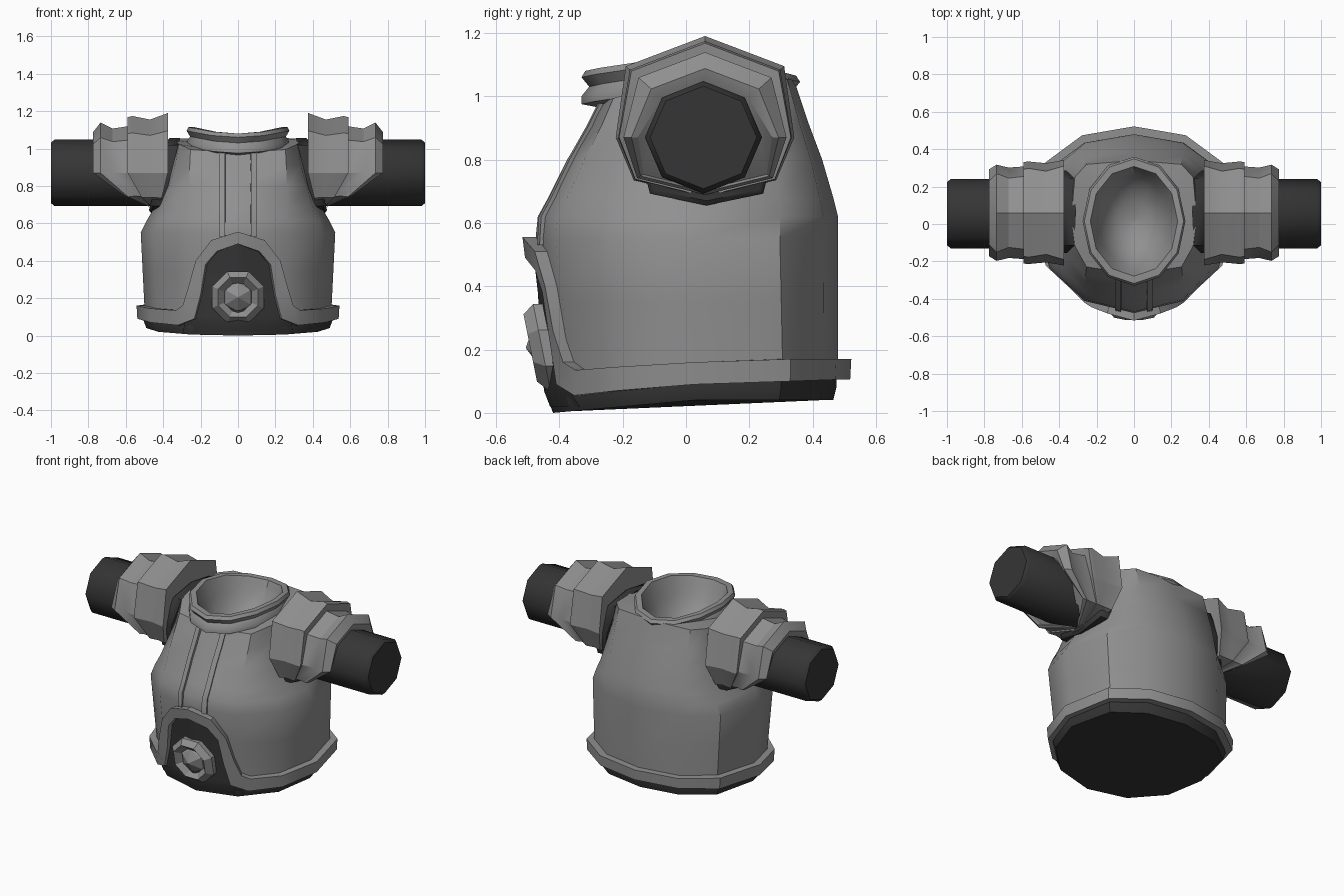
import bpy, bmesh, math
from math import sin, cos, pi

if "Cube" in bpy.data.objects:
    bpy.data.objects.remove(bpy.data.objects["Cube"])


def material(name, v):
    m = bpy.data.materials.new(name)
    m.diffuse_color = (v, v, v, 1)
    m.use_nodes = True
    m.node_tree.nodes["Principled BSDF"].inputs["Base Color"].default_value = m.diffuse_color
    return m


GREY = material("armour grey", 0.28)
DARK = material("undersuit charcoal", 0.036)


def finish(name, bm, mat, sharp=32):
    bmesh.ops.remove_doubles(bm, verts=bm.verts, dist=1e-5)
    bmesh.ops.recalc_face_normals(bm, faces=bm.faces)
    for f in bm.faces:
        f.smooth = True
    for e in bm.edges:
        e.smooth = len(e.link_faces) == 2 and e.calc_face_angle(0) < math.radians(sharp)
    me = bpy.data.meshes.new(name)
    bm.to_mesh(me)
    bm.free()
    me.materials.append(mat)
    ob = bpy.data.objects.new(name, me)
    bpy.context.collection.objects.link(ob)
    return ob


def loft(name, rings, mat, closed=True, cap0=True, cap1=True, sharp=32):
    """Skin a list of equal-length point rings."""
    bm = bmesh.new()
    vs = [[bm.verts.new(p) for p in r] for r in rings]
    n = len(rings[0])
    for a, b in zip(vs, vs[1:]):
        for i in range(n if closed else n - 1):
            j = (i + 1) % n
            bm.faces.new((a[i], a[j], b[j], b[i]))
    if cap0:
        bm.faces.new(vs[0])
    if cap1:
        bm.faces.new(vs[-1])
    return finish(name, bm, mat, sharp)


N = 12


def oval(t, w, yf, yb, side=1.0, back=1.0):
    """Point on a twelve-sided oval, t = 0 at the front centre.
    side < 1 flattens the flanks, back < 1 squares off the rear."""
    def power(v, e):
        return 0.0 if abs(v) < 1e-6 else math.copysign(abs(v) ** e, v)

    def corner(k):
        a = 2 * pi * k / N
        return (w * power(sin(a), side),
                (yf + yb) / 2 - (yb - yf) / 2 * power(cos(a), back if cos(a) < 0 else 1))
    k = math.floor(t)
    (x0, y0), (x1, y1) = corner(k), corner(k + 1)
    return x0 + (x1 - x0) * (t - k), y0 + (y1 - y0) * (t - k)


# torso stations: z, half width, front y, back y, side and back squareness
BODY = [(0.0, .495, -.42, .475, .97, .7), (.15, .50, -.43, .48, .97, .7), (.55, .52, -.475, .48, .97, .7),
        (.62, .485, -.468, .48, .9, .7), (.68, .45, -.435, .465, .8, .7), (.80, .40, -.375, .43, .62, .65),
        (.92, .36, -.313, .385, .48, .58), (1.055, .335, -.27, .34, .4, .5)]


def surface(t, z, off=0.0):
    for a, b in zip(BODY, BODY[1:]):
        if z <= b[0]:
            break
    f = (z - a[0]) / (b[0] - a[0])
    w, yf, yb, sd, bk = (a[i] + (b[i] - a[i]) * f for i in range(1, 6))
    x, y = oval(t, w + off, yf - off, yb + off, sd, bk)
    return x, y, z


# torso shell, its top sloping down to the front
def front(t):
    return (1 + cos(2 * pi * t / N)) / 2


rings = []
for z in (.11, .15, .35, .55, .62, .68, .80, .92, 1.055):
    drop = .075 if z > 1 else (.015 if z > .9 else 0)
    rings.append([(*surface(t, z)[:2], z - drop * front(t) ** 3) for t in range(N)])
rings.append([(*oval(t, .25, -.262, .32), 1.06 - .075 * front(t) ** 1.5) for t in range(N)])
loft("torso_shell", rings, GREY, cap0=False, cap1=False, sharp=40)

# dark base under the shell, tilted up towards the back
loft("lower_body", [[(*oval(t, w, yf, yb, .97, .7), z + .04 * min(1, 2 * (1 - front(t)))) for t in range(N)]
                    for z, w, yf, yb in ((0, .49, -.42, .465), (.04, .505, -.435, .475), (.12, .497, -.425, .475))], DARK)

# dark belly plate filling the front arch
rows = [(.02, 1.2, .008), (.07, 1.1, .024), (.10, .92, .024), (.22, .80, .02), (.38, .7, .012),
        (.46, .45, .012), (.51, .1, .01)]
loft("belly_plate", [[surface(h * k / 4, z, o) for k in range(-4, 5)] for z, h, o in rows],
     DARK, closed=False, cap0=False, cap1=False)

# hip rim that rises into the front arch: outer t, z, inner t, z
half = [(0, .555, 0, .49), (.5, .51, .4, .45), (.8, .40, .62, .38), (.95, .26, .72, .22),
        (1.1, .16, .85, .09), (1.3, .135, 1.25, .055), (2, .145, 2, .07), (3, .16, 3, .09),
        (4, .17, 4, .10), (5, .17, 5, .105), (6, .17, 6, .105)]
path = half + [(N - a, b, N - c, d) for a, b, c, d in half[-2:0:-1]]
sections = [[surface(to, zo, -.01), surface(to, zo, .042), surface(ti, zi, .04), surface(ti, zi, -.01)]
            for to, zo, ti, zi in path]
loft("hip_rim_and_arch", sections + [sections[0]], GREY, cap0=False, cap1=False)


# belt boss: ring and pointed stud, leaning with the belly
def turned(name, n, prof, z0, mat, turn):
    rings = []
    for r, y in prof:
        a = [2 * pi * (k + turn) / n for k in range(n)]
        rings.append([(r * sin(b), y - .2 * r * cos(b), z0 + r * cos(b)) for b in a])
    return loft(name, rings, mat, cap0=False, sharp=20)


turned("boss_ring", 8, [(.15, -.425), (.15, -.455), (.115, -.492), (.08, -.46), (.075, -.44)], .205, GREY, .5)
turned("boss_stud", 6, [(.09, -.445), (.075, -.465), (.002, -.505)], .205, GREY, 0)

# chest ridges running from arch to collar
for s, side in ((1, "right"), (-1, "left")):
    secs = []
    for z, dz in ((.53, 0), (.62, 0), (.68, 0), (.80, 0), (.92, .014), (1.04, .06)):
        secs.append([(x, y, zz - dz) for x, y, zz in
                     (surface(s * x / surface(1, z)[0], z, o)
                      for x, o in ((.068, -.02), (.068, .014), (.098, .014), (.098, -.02)))])
    loft("chest_ridge_" + side, secs, GREY)


# grooved collar flowing into the open neck bowl
def collar_lift(t):
    a = 2 * pi * t / N
    return .042 * sin(a) ** 2 - .015 * (1 - cos(a)) / 2


prof = [(.85, .965), (1, .975), (1, 1.0), (.93, 1.03), (1, 1.06), (.965, 1.08), (.85, 1.08),
        (.81, 1.05), (.71, .97), (.55, .90), (.32, .85), (.02, .83)]
loft("collar_and_neck_bowl", [[(*oval(t, .275 * k, .015 - .345 * k, .015 + .345 * k), z + collar_lift(t) * (z > .9))
                               for t in range(N)] for k, z in prof], GREY, cap0=False, sharp=38)

# shoulders, mirrored
AY, AZ = .055, .87
OCT = [(0, .32, 1), (.25, .225, 1), (.282, 0, 1), (.225, -.135, .5), (0, -.19, .12)]
OCT += [(-y, z, f) for y, z, f in OCT[3:0:-1]]


def octagon(r, diag=1.0):
    return [(r * sin(pi * k / 4) * (diag if k % 2 else 1), r * cos(pi * k / 4) * (diag if k % 2 else 1))
            for k in range(8)]


for s, side in ((1, "right"), (-1, "left")):
    # arm with chamfered end
    loft("arm_" + side, [[(s * x, AY + y * 1.04, AZ + z) for y, z in octagon(r)]
                         for x, r in ((.4, .178), (.98, .178), (1.0, .162))], DARK, sharp=50)
    # slanted socket against the torso
    loft("socket_" + side, [[(s * (x - .25 * z), AY + .01 + y * 1.1, AZ - .015 + z) for y, z in octagon(r, 1.15)]
                            for x, r in ((.36, .2), (.415, .2), (.43, .185))], DARK, sharp=50)
    # layered shoulder guard, shorter underneath
    rings = []
    for x, k in ((.385, .70), (.375, 1.0), (.47, .89), (.565, .95), (.59, .93), (.585, .78),
                 (.67, .74), (.735, .84), (.775, .68), (.76, .55)):
        ring = []
        for y, z, f in OCT:
            q = k if z > 0 else 1 + (k - 1) * (.55 if z == 0 else .3)
            ring.append((s * (.44 + (x - .44) * f), AY + .005 + y * q, AZ + z * q))
        rings.append(ring)
    loft("shoulder_guard_" + side, rings, GREY, sharp=30)
